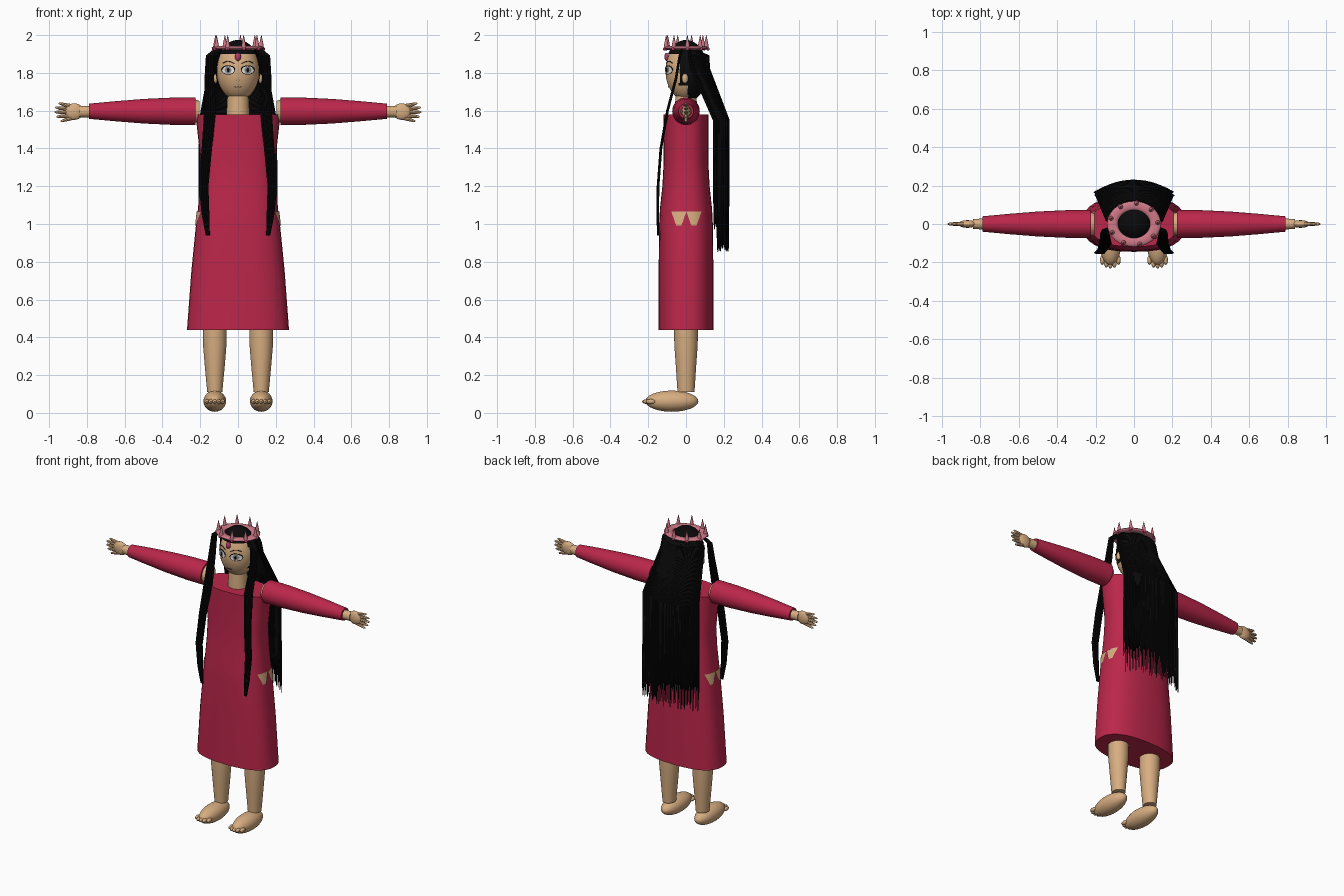
import bpy, bmesh, math, random
from mathutils import Matrix, Vector

random.seed(4)
old = bpy.data.objects.get("Cube")
if old:
    bpy.data.objects.remove(old, do_unlink=True)
made = []


def material(name, rgb):
    m = bpy.data.materials.new(name)
    m.use_nodes = True
    m.diffuse_color = (*rgb, 1)
    m.node_tree.nodes["Principled BSDF"].inputs["Base Color"].default_value = (*rgb, 1)
    return m


SKIN = material("warm skin", (0.68, 0.42, 0.22))
RED = material("crimson cloth", (0.5, 0.02, 0.07))
HAIR = material("black hair", (0.003, 0.003, 0.003))
PINK = material("crown pink", (0.62, 0.19, 0.24))
GEM = material("gem magenta", (0.5, 0.04, 0.14))
WHITE = material("eye white", (0.8, 0.8, 0.78))
GREY = material("iris grey", (0.25, 0.25, 0.25))
BROWN = material("lip brown", (0.25, 0.11, 0.06))


def finish(name, bm, mat):
    bmesh.ops.recalc_face_normals(bm, faces=bm.faces)
    me = bpy.data.meshes.new(name)
    bm.to_mesh(me)
    bm.free()
    me.materials.append(mat)
    ob = bpy.data.objects.new(name, me)
    bpy.context.collection.objects.link(ob)
    made.append(ob)
    return ob


def superellipse(angle, power):
    c, s = math.cos(angle), math.sin(angle)
    return [math.copysign(abs(v) ** (2 / power), v) for v in (c, s)]


def loft(name, rings, mat, axis="z", centre=(0, 0), n=32, power=2):
    """Skin rings of (position, radius a, radius b) along an axis."""
    bm = bmesh.new()
    loops = []
    for t, a, b in rings:
        loop = []
        for i in range(n):
            c, s = superellipse(math.tau * i / n, power)
            u, v = centre[0] + a * c, centre[1] + b * s
            loop.append(bm.verts.new((u, v, t) if axis == "z" else (t, u, v)))
        loops.append(loop)
    for lo, hi in zip(loops, loops[1:]):
        for i in range(n):
            j = (i + 1) % n
            bm.faces.new((lo[i], lo[j], hi[j], hi[i]))
    bm.faces.new(loops[0])
    bm.faces.new(loops[-1])
    return finish(name, bm, mat)


def ball(name, centre, radii, mat, keep=None, seg=32):
    bm = bmesh.new()
    bmesh.ops.create_uvsphere(bm, u_segments=seg, v_segments=seg // 2, radius=1)
    bmesh.ops.transform(bm, verts=bm.verts,
                        matrix=Matrix.Translation(centre) @ Matrix.Diagonal((*radii, 1)))
    if keep:
        drop = [f for f in bm.faces if not keep(f.calc_center_median())]
        bmesh.ops.delete(bm, geom=drop, context="FACES")
    return finish(name, bm, mat)


def tubes(name, paths, mat, detail=1):
    """Round strands; each path is a list of (point, radius)."""
    cu = bpy.data.curves.new(name, "CURVE")
    cu.dimensions = "3D"
    cu.bevel_depth = 1
    cu.bevel_resolution = detail
    cu.use_fill_caps = True
    for path in paths:
        sp = cu.splines.new("POLY")
        sp.points.add(len(path) - 1)
        for p, (co, r) in zip(sp.points, path):
            p.co = (*co, 1)
            p.radius = r
    cu.materials.append(mat)
    ob = bpy.data.objects.new(name, cu)
    bpy.context.collection.objects.link(ob)
    bpy.ops.object.select_all(action="DESELECT")
    ob.select_set(True)
    bpy.context.view_layer.objects.active = ob
    bpy.ops.object.convert(target="MESH")
    made.append(bpy.context.view_layer.objects.active)


# Dress
DRESS = [(0.44, 0.27, 0.145), (0.75, 0.247, 0.145), (1.0, 0.222, 0.142), (1.08, 0.212, 0.138),
         (1.2, 0.203, 0.125), (1.33, 0.197, 0.118), (1.58, 0.225, 0.118)]
loft("dress", DRESS, RED, power=2.5)


def dress_x(y, z):
    for (z0, a0, b0), (z1, a1, b1) in zip(DRESS, DRESS[1:]):
        if z0 <= z <= z1:
            k = (z - z0) / (z1 - z0)
            a, b = a0 + k * (a1 - a0), b0 + k * (b1 - b0)
            return a * (1 - abs(y / b) ** 2.5) ** 0.4


# Hip openings: tapered skin plates following the dress
for s, side in ((1, "left"), (-1, "right")):
    bm = bmesh.new()
    for mid in (-0.038, 0.042):
        grid = []
        for r in range(5):
            z = 1.065 - 0.018 * r
            half = 0.04 - 0.0065 * r
            row = []
            for c in range(7):
                y = mid + half * (c / 3 - 1)
                row.append(bm.verts.new((s * (dress_x(y, z) + 0.005), y, z)))
            grid.append(row)
        for a, b in zip(grid, grid[1:]):
            for c in range(6):
                bm.faces.new((a[c], a[c + 1], b[c + 1], b[c]))
    finish(side + "_hip_opening", bm, SKIN)

# Limbs
for s, side in ((1, "left"), (-1, "right")):
    loft(side + "_sleeve", [(s * x, r, r) for x, r in
         ((0.225, 0.073), (0.35, 0.072), (0.5, 0.065), (0.65, 0.053), (0.79, 0.04))],
         RED, "x", (0, 1.597))
    loft(side + "_shoulder", [(s * 0.205, 0.055, 0.055), (s * 0.24, 0.066, 0.066)],
         SKIN, "x", (0, 1.597))
    loft(side + "_wrist", [(s * 0.77, 0.03, 0.03), (s * 0.84, 0.025, 0.03)], SKIN, "x", (0, 1.595))
    ball(side + "_hand", (s * 0.867, 0, 1.595), (0.049, 0.02, 0.044), SKIN, seg=24)
    fingers = []
    for z0, z1, tip in ((1.623, 1.638, 0.95), (1.607, 1.617, 0.97), (1.59, 1.593, 0.972),
                        (1.574, 1.568, 0.962), (1.562, 1.545, 0.94)):
        fingers.append([((s * 0.875, 0, z0), 0.011), ((s * (tip - 0.025), 0, (z0 + 2 * z1) / 3), 0.009),
                        ((s * (tip - 0.006), 0, z1), 0.006), ((s * tip, 0, z1), 0.002)])
    tubes(side + "_fingers", fingers, SKIN, 2)

    loft(side + "_leg", [(0.11, 0.04, 0.045), (0.25, 0.053, 0.054), (0.36, 0.062, 0.062),
                         (0.46, 0.063, 0.063)], SKIN, centre=(s * 0.123, 0))
    ball(side + "_foot", (s * 0.123, -0.075, 0.062), (0.06, 0.14, 0.056), SKIN)
    for i in range(5):
        off = i - 2
        ball(f"{side}_toe_{i + 1}", (s * (0.123 - off * 0.021), -0.207 + 0.005 * off * off, 0.06),
             (0.012, 0.026, 0.013), SKIN, seg=12)

# Neck, head, ears
loft("neck", [(1.57, 0.062, 0.06), (1.7, 0.055, 0.055)], SKIN)
HC, HR = Vector((0, 0, 1.81)), Vector((0.112, 0.108, 0.155))
ball("head", HC, HR, SKIN, seg=48)
for s, side in ((1, "left"), (-1, "right")):
    ball(side + "_ear", (s * 0.118, -0.005, 1.77), (0.012, 0.017, 0.026), SKIN, seg=16)


def on_face(x, z, lift):
    k = 1 - (x / HR.x) ** 2 - ((z - HC.z) / HR.z) ** 2
    return (x, -HR.y * math.sqrt(max(k, 0)) - lift, z)


def disc(name, x, z, a, b, lift, mat):
    bm = bmesh.new()
    hub = bm.verts.new(on_face(x, z, lift))
    rim = [bm.verts.new(on_face(x + a * math.cos(math.tau * i / 24),
                                z + b * math.sin(math.tau * i / 24), lift)) for i in range(24)]
    for i in range(24):
        bm.faces.new((hub, rim[i], rim[(i + 1) % 24]))
    finish(name, bm, mat)


def face_line(points, r):
    return [(on_face(x, z, 0.003), r) for x, z in points]


# Face details
lines = []
for s, side in ((1, "left"), (-1, "right")):
    ex, ez = s * 0.052, 1.815
    disc(side + "_eye", ex, ez, 0.034, 0.022, 0.002, WHITE)
    disc(side + "_iris", ex, ez, 0.017, 0.019, 0.004, GREY)
    disc(side + "_pupil", ex, ez, 0.007, 0.012, 0.006, HAIR)
    lines.append(face_line([(ex + 0.035 * math.cos(math.pi * i / 8),
                             ez + 0.023 * math.sin(math.pi * i / 8)) for i in range(9)], 0.0028))
    lines.append(face_line([(ex + 0.035 * math.cos(math.pi * i / 8),
                             ez - 0.023 * math.sin(math.pi * i / 8)) for i in range(9)], 0.0012))
    lines.append(face_line([(s * 0.02, 1.85), (s * 0.04, 1.86), (s * 0.06, 1.862),
                            (s * 0.08, 1.852)], 0.0022))
    disc(side + "_nostril", s * 0.007, 1.762, 0.003, 0.002, 0.002, BROWN)
tubes("lashes_and_brows", lines, HAIR)
tubes("mouth", [face_line([(x * 0.009, 1.726 - 0.002 * (x % 2)) for x in (-2, -1, 0, 1, 2)], 0.0016)], BROWN)

# Hair cap, open over the face
ball("hair_cap", HC, HR * 1.06, HAIR, seg=64,
     keep=lambda c: c.z > 1.9 or (c.y > -0.035 and c.z > 1.73) or c.y > 0.01)

# Long back hair
COUNT = 48
curtain = []
for layer in range(2):
    for i in range(COUNT):
        u = 2 * (i + 0.5 * layer) / (COUNT - 0.5) - 1
        d = 0.016 * layer
        end = 0.85 + random.uniform(0, 0.05) + 0.12 * layer
        low = 0.225 - 0.06 * u * u - d
        curtain.append([((0.1 * u, 0.02, 1.93), 0.006),
                        ((0.145 * u, 0.118 - 0.085 * u * u - d, 1.89), 0.007),
                        ((0.15 * u, 0.122 - 0.075 * u * u - d, 1.82), 0.007),
                        ((0.2 * u, low, 1.55), 0.007),
                        ((0.205 * u, low, 1.12), 0.005),
                        ((0.21 * u, low, end), 0.0015)])
tubes("back_hair", curtain, HAIR)

# Front locks
for s, side in ((1, "left"), (-1, "right")):
    lock = []
    for i in range(9):
        o = (i - 4) / 4
        path = [(0.105, -0.02, 1.93, 0.01), (0.15, -0.035, 1.89, 0.015), (0.152, -0.055, 1.77, 0.02),
                (0.148, -0.1, 1.6, 0.026), (0.165, -0.135, 1.4, 0.022), (0.182, -0.15, 1.2, 0.02),
                (0.172, -0.152, 1.05, 0.015), (0.16, -0.15, 0.94, 0.008)]
        lock.append([((s * (x + o * w), y + 0.004 * (i % 2), z), 0.0055 if z > 1 else 0.003)
                     for x, y, z, w in path])
    tubes(side + "_front_lock", lock, HAIR)

# Crown: flattened ring with spikes and gems
bm = bmesh.new()
ring = []
for i in range(48):
    a = math.tau * i / 48
    row = []
    for j in range(12):
        t = math.tau * j / 12
        r = 0.112 + 0.028 * math.cos(t)
        row.append(bm.verts.new((r * math.cos(a), 0.85 * r * math.sin(a), 1.932 + 0.01 * math.sin(t))))
    ring.append(row)
for i in range(48):
    a, b = ring[i], ring[(i + 1) % 48]
    for j in range(12):
        k = (j + 1) % 12
        bm.faces.new((a[j], b[j], b[k], a[k]))
finish("crown_band", bm, PINK)
for i in range(9):
    a = math.tau * (i + 0.1) / 9
    x, y = 0.124 * math.cos(a), 0.108 * math.sin(a)
    loft(f"crown_spike_{i + 1}", [(1.925, 0.014, 0.014), (1.955, 0.01, 0.01), (2.0, 0.001, 0.001)],
         PINK, centre=(x, y), n=12)
    ball(f"crown_stud_{i + 1}", (x * 1.09, y * 1.08, 1.927), (0.009, 0.009, 0.009), GEM, seg=12)
ball("forehead_gem", (0, -0.103, 1.885), (0.016, 0.012, 0.022), GEM, seg=16)

# Smooth shading with crisp edges
bpy.ops.object.select_all(action="DESELECT")
for ob in made:
    ob.select_set(True)
bpy.context.view_layer.objects.active = made[0]
bpy.ops.object.shade_smooth_by_angle(angle=math.radians(40))
